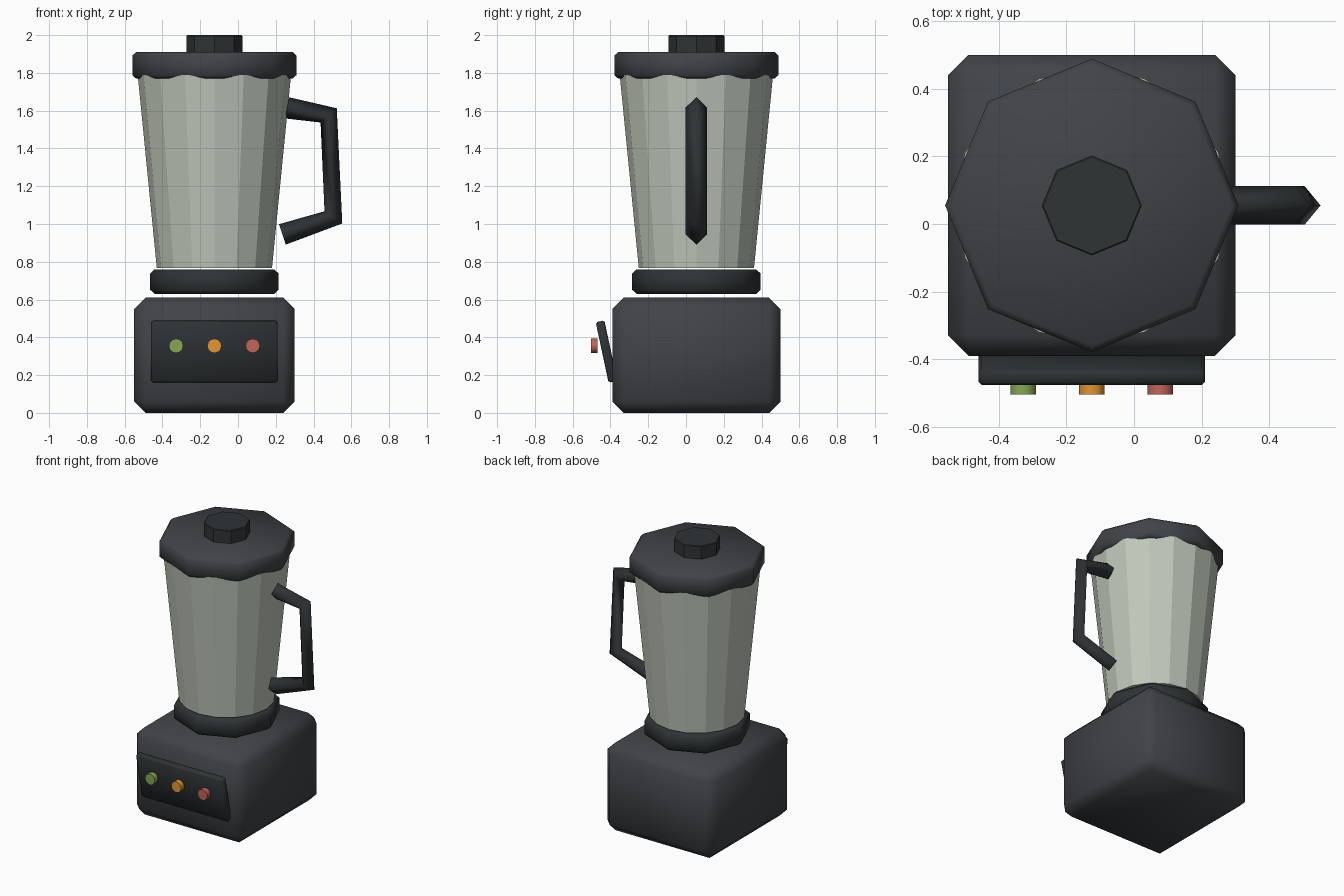
import bpy, bmesh
from math import radians

if "Cube" in bpy.data.objects:
    bpy.data.objects.remove(bpy.data.objects["Cube"])

CX, CY = -0.125, 0.055  # vertical axis of the body and jug


def material(name, rgb):
    m = bpy.data.materials.new(name)
    m.diffuse_color = (*rgb, 1)
    m.use_nodes = True
    m.node_tree.nodes["Principled BSDF"].inputs["Base Color"].default_value = m.diffuse_color
    return m


BODY = material("charcoal", (0.052, 0.056, 0.064))
DARK = material("dark_trim", (0.028, 0.033, 0.036))
GLASS = material("pale_glass", (0.52, 0.57, 0.49))


def finish(ob, name, mat, bevel=0, angle=50):
    ob.name = ob.data.name = name
    ob.data.materials.append(mat)
    if bevel:
        bm = bmesh.new()
        bm.from_mesh(ob.data)
        edges = [e for e in bm.edges if e.calc_face_angle(0) > radians(50)]
        bmesh.ops.bevel(bm, geom=edges, offset=bevel, segments=1,
                        profile=0.5, affect='EDGES')
        bm.to_mesh(ob.data)
        bm.free()
    bpy.ops.object.shade_smooth_by_angle(angle=radians(angle))
    return ob


def box(name, loc, size, mat, bevel, tilt=0):
    bpy.ops.mesh.primitive_cube_add(size=1, location=loc)
    ob = bpy.context.object
    ob.scale = size
    bpy.ops.object.transform_apply(location=False, rotation=False, scale=True)
    finish(ob, name, mat, bevel)
    ob.rotation_euler.x = tilt
    return ob


def round_part(name, z0, z1, r0, r1, sides, mat, bevel=0, angle=20):
    bpy.ops.mesh.primitive_cone_add(vertices=sides, radius1=r0, radius2=r1,
                                    depth=z1 - z0, location=(CX, CY, (z0 + z1) / 2))
    return finish(bpy.context.object, name, mat, bevel, angle)


# Motor base
box("motor_base", (CX, CY, 0.305), (0.85, 0.89, 0.61), BODY, 0.06)

# Collar, jug, lid and lid knob
round_part("collar", 0.63, 0.76, 0.34, 0.34, 8, DARK, 0.022, 50)
round_part("jug", 0.767, 1.79, 0.305, 0.406, 16, GLASS)
round_part("lid", 1.77, 1.91, 0.434, 0.434, 8, BODY, 0.018, 50)
round_part("lid_knob", 1.90, 2.0, 0.148, 0.148, 8, DARK, 0.004)

# Tilted control panel
box("control_panel", (CX, -0.421, 0.325), (0.67, 0.047, 0.327), DARK, 0.009, radians(12))

# Buttons
for i, (colour, rgb) in enumerate((("green", (0.24, 0.38, 0.09)),
                                   ("orange", (0.75, 0.30, 0.035)),
                                   ("red", (0.52, 0.13, 0.10)))):
    bpy.ops.mesh.primitive_cylinder_add(vertices=12, radius=0.038, depth=0.036,
                                        location=(CX + (i - 1) * 0.203, -0.486, 0.355),
                                        rotation=(radians(90), 0, 0))
    finish(bpy.context.object, colour + "_button", material(colour, rgb), 0, 35)

# Handle: diamond section swept along a bent path
curve = bpy.data.curves.new("handle", 'CURVE')
curve.dimensions = '3D'
curve.bevel_depth = 0.057
curve.bevel_resolution = 0
curve.use_fill_caps = True
path = [(0.26, 1.615), (0.48, 1.575), (0.505, 1.035), (0.235, 0.945)]
spline = curve.splines.new('POLY')
spline.points.add(len(path) - 1)
for p, (x, z) in zip(spline.points, path):
    p.co = (x, CY, z, 1)
curve.materials.append(DARK)
bpy.context.collection.objects.link(bpy.data.objects.new("handle", curve))
